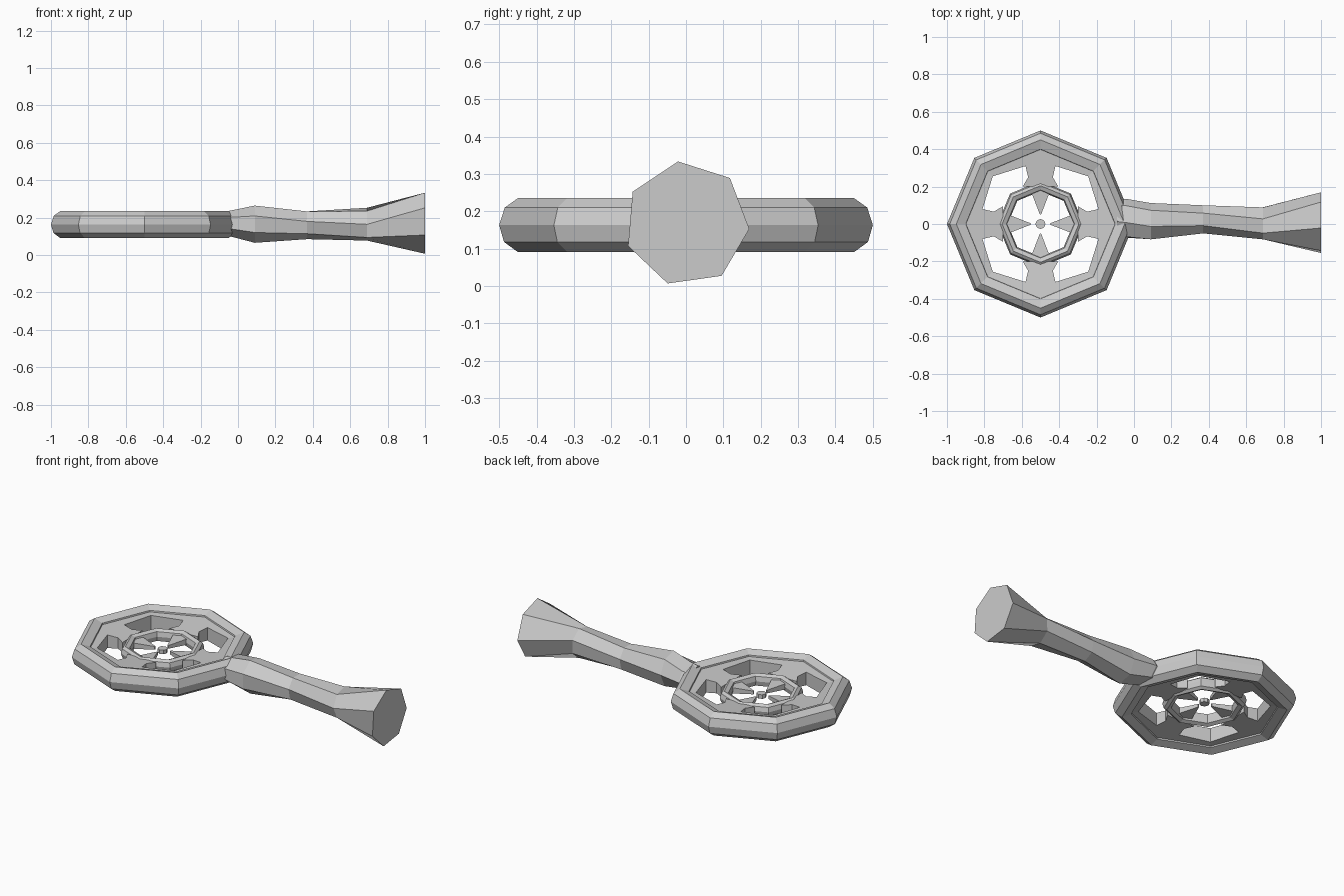
import bpy, bmesh
from math import sin, cos, pi, radians

if "Cube" in bpy.data.objects:
    bpy.data.objects.remove(bpy.data.objects["Cube"])

CX, CZ = -0.5, 0.163   # wheel centre


def make(name, verts, faces):
    me = bpy.data.meshes.new(name)
    me.from_pydata(verts, [], faces)
    bm = bmesh.new()
    bm.from_mesh(me)
    bmesh.ops.recalc_face_normals(bm, faces=bm.faces)
    bm.to_mesh(me)
    bm.free()
    ob = bpy.data.objects.new(name, me)
    bpy.context.collection.objects.link(ob)
    return ob


def loft(name, rings, closed=False):
    """Skin equal-sized rings; either cap the ends or close the loop."""
    n, m = len(rings[0]), len(rings)
    verts = [p for r in rings for p in r]
    faces = []
    for i in range(m if closed else m - 1):
        a, b = i * n, (i + 1) % m * n
        faces += [(a + j, a + (j + 1) % n, b + (j + 1) % n, b + j) for j in range(n)]
    if not closed:
        faces += [tuple(range(n)), tuple(range((m - 1) * n, m * n))]
    return make(name, verts, faces)


def octagon_ring(name, profile):
    """Sweep a closed (radius, height) profile around an octagon."""
    loft(name, [[(CX + r * cos(k * pi / 4), r * sin(k * pi / 4), CZ + z)
                 for r, z in profile] for k in range(8)], closed=True)


def plate(name, outline, turn, thickness):
    """Extrude an outline, thickness depending on distance along its axis."""
    c, s = cos(turn), sin(turn)
    rings = [[(CX + c * x - s * y, s * x + c * y, CZ + side * thickness(x, y))
              for x, y in outline] for side in (-1, 1)]
    loft(name, rings)


# outer rim and inner ring
octagon_ring("outer_rim", [(0.5, 0), (0.485, 0.047), (0.45, 0.072), (0.40, 0.055),
                           (0.39, 0), (0.40, -0.055), (0.45, -0.072), (0.487, -0.045)])
octagon_ring("inner_ring", [(0.23, 0), (0.222, 0.026), (0.205, 0.038), (0.182, 0.028),
                            (0.175, 0), (0.182, -0.028), (0.205, -0.038), (0.222, -0.026)])

# flared outer spokes that join along the rim, and tapered inner blades
half = [(0.2, 0.095), (0.25, 0.066), (0.31, 0.08), (0.255, 0.255), (0.293, 0.293)]
spoke = half + [(0.415, 0)] + [(x, -y) for x, y in reversed(half)]
blade = [(0.05, 0.003), (0.185, 0.055), (0.185, -0.055), (0.05, -0.003)]
for k in range(4):
    plate(f"spoke_{k}", spoke, k * pi / 2,
          lambda x, y: 0.028 + 0.1 * max(0, (x * x + y * y) ** 0.5 - 0.21))
    plate(f"inner_blade_{k}", blade, k * pi / 2, lambda x, y: 0.006 + 0.07 * x)

# small hub
hub = [(0.027 * cos(k * pi / 4), 0.027 * sin(k * pi / 4)) for k in range(8)]
plate("hub", hub, 0, lambda x, y: 0.012)

# twisted seven-sided handle: x, y, z, y radius, z radius, twist
sections = [(-0.09, 0.027, 0.168, 0.10, 0.065, 0), (-0.045, 0.027, 0.168, 0.108, 0.07, 2),
            (0.09, 0.01, 0.165, 0.102, 0.102, 5), (0.37, 0.025, 0.163, 0.077, 0.078, 18),
            (0.69, 0.008, 0.165, 0.09, 0.09, 31), (1.0, 0.002, 0.167, 0.168, 0.168, 0)]
loft("handle", [[(x, y + ry * cos(radians(98 + t) + k * 2 * pi / 7),
                  z + rz * sin(radians(98 + t) + k * 2 * pi / 7)) for k in range(7)]
                for x, y, z, ry, rz, t in sections])
